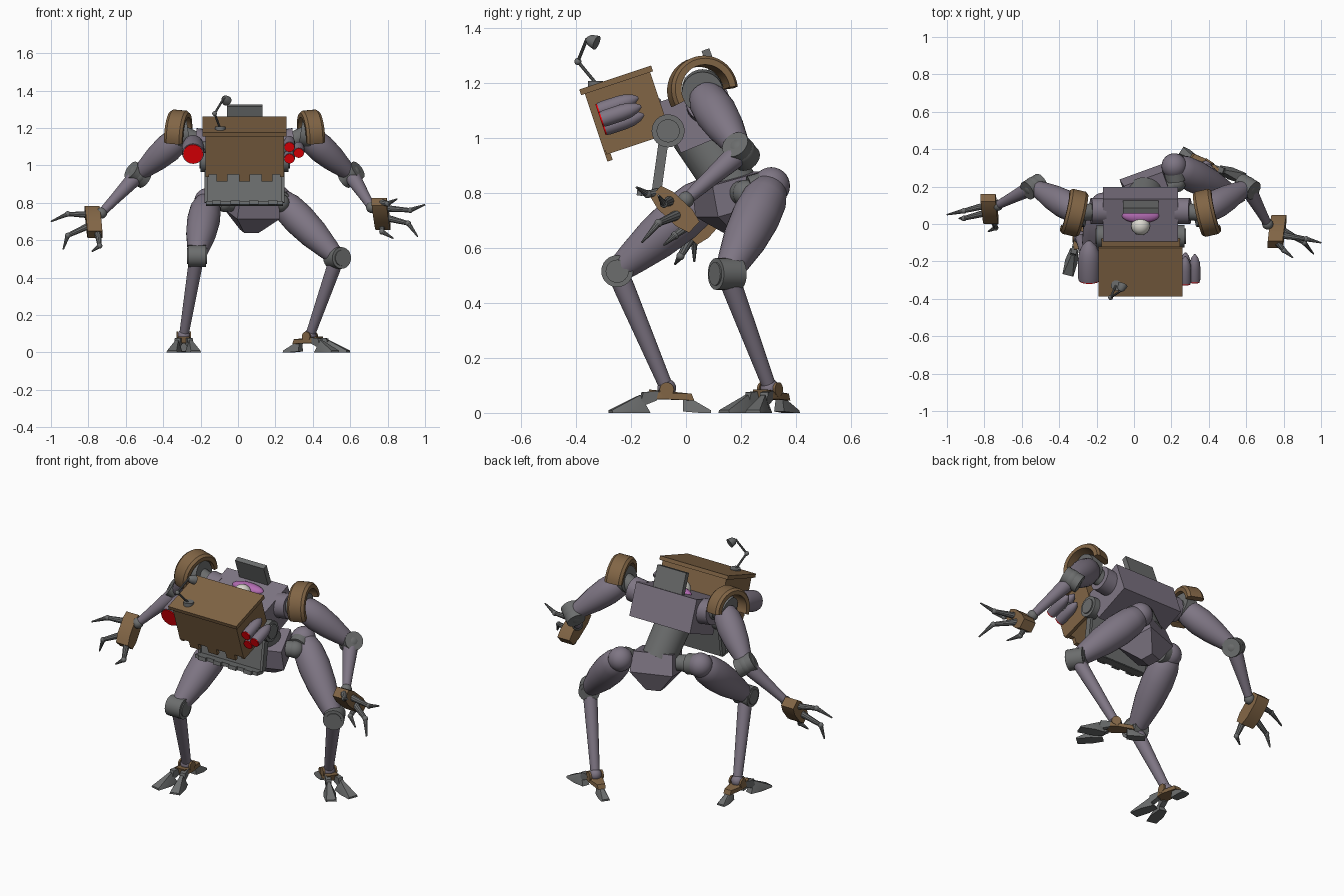
import bpy, bmesh
from math import sin, cos, pi, radians
from mathutils import Vector as V, Matrix as M

if "Cube" in bpy.data.objects:
    bpy.data.objects.remove(bpy.data.objects["Cube"])


def mat(name, c):
    m = bpy.data.materials.new(name)
    m.diffuse_color = (*c, 1)
    m.use_nodes = True
    m.node_tree.nodes["Principled BSDF"].inputs["Base Color"].default_value = m.diffuse_color
    return m


HIDE = mat("mauve_paint", (.21, .18, .23))
STEEL = mat("steel", (.15, .155, .155))
BROWN = mat("brown_paint", (.22, .13, .06))
RED = mat("red_glass", (.9, 0, .002))
PINK = mat("pink", (.45, .15, .45))
BONE = mat("bone", (.7, .68, .62))


def finish(name, bm, m, xf=None):
    if xf:
        bm.transform(xf)
    bmesh.ops.recalc_face_normals(bm, faces=bm.faces)
    for f in bm.faces:
        f.smooth = True
    me = bpy.data.meshes.new(name)
    bm.to_mesh(me)
    bm.free()
    me.set_sharp_from_angle(angle=radians(35))
    me.materials.append(m)
    ob = bpy.data.objects.new(name, me)
    bpy.context.collection.objects.link(ob)
    return ob


def box(name, c, size, m, xf=None):
    bm = bmesh.new()
    bmesh.ops.create_cube(bm, size=1, matrix=M.Translation(c) @ M.Diagonal((*size, 1)))
    return finish(name, bm, m, xf)


def ball(name, c, r, m, scale=(1, 1, 1)):
    bm = bmesh.new()
    bmesh.ops.create_uvsphere(bm, u_segments=24, v_segments=14, radius=r,
                              matrix=M.Translation(c) @ M.Diagonal((*scale, 1)))
    return finish(name, bm, m)


def lathe(name, a, b, prof, m, n=24):
    """Turned solid from a to b; prof = (fraction along, radius)."""
    a, b = V(a), V(b)
    q = (b - a).to_track_quat('Z', 'Y').to_matrix()
    bm = bmesh.new()
    rings = [[bm.verts.new(a.lerp(b, t) + q @ V((r * cos(2 * pi * i / n), r * sin(2 * pi * i / n), 0)))
              for i in range(n)] for t, r in prof]
    for p, s in zip(rings, rings[1:]):
        for i in range(n):
            bm.faces.new((p[i], p[(i + 1) % n], s[(i + 1) % n], s[i]))
    bm.faces.new(rings[0])
    bm.faces.new(rings[-1])
    return finish(name, bm, m)


def rod(name, a, b, r, m, r2=None, n=24):
    return lathe(name, a, b, [(0, r), (1, r if r2 is None else r2)], m, n)


def hull(name, pts, m, xf=None):
    bm = bmesh.new()
    for p in pts:
        bm.verts.new(p)
    bmesh.ops.convex_hull(bm, input=bm.verts)
    return finish(name, bm, m, xf)


def frame(c, rx=0, rz=0):
    return M.Translation(c) @ M.Rotation(radians(rz), 4, 'Z') @ M.Rotation(radians(rx), 4, 'X')


CX = .035  # body centre line

# head: open-bottomed box with lid and teeth, origin at the lid's front edge
H = frame((CX, -.385, 1.165), 18.4)
box("head_lid", (0, .138, 0), (.45, .275, .022), BROWN, H)
box("head_front", (0, .025, -.115), (.42, .02, .23), BROWN, H)
box("head_back", (0, .255, -.13), (.42, .02, .25), BROWN, H)
for s in (-1, 1):
    box("head_side", (s * .2, .14, -.125), (.02, .24, .24), BROWN, H)
for x in (-.12, 0, .12):
    box("upper_tooth", (x, .025, -.24), (.06, .02, .06), BROWN, H)

# lamps on the head sides, rounded at the rear
lamps = [(-.275, .05, -.125, .06, .22)] + [(x, .045, z, .03, .15) for x, z in
                                           ((.24, -.085), (.24, -.15), (.29, -.118))]
for x, y, z, r, l in lamps:
    a, b = H @ V((x, y, z)), H @ V((x, y + l, z))
    lathe("lamp_body", a, b, [(0, r * .95), (.1, r), (.5, r), (.7, r * .9), (.88, r * .6), (1, r * .15)], HIDE)
    rod("lamp_glass", H @ V((x, y - .006, z)), H @ V((x, y + .004, z)), r * .88, RED)
rod("lamp_mount", H @ V((-.27, .16, -.125)), H @ V((-.2, .16, -.125)), .03, STEEL)
rod("lamp_mount", H @ V((.2, .12, -.118)), H @ V((.27, .12, -.118)), .03, STEEL)

# small desk-style lamp on the lid
p = [V((-.095, -.325, 1.195)), V((-.125, -.393, 1.277)), V((-.075, -.36, 1.36)), V((-.06, -.325, 1.345))]
rod("light_base", p[0] - V((0, .004, .012)), p[0] + V((0, -.004, .012)), .028, STEEL)
rod("light_arm_lower", p[0], p[1], .006, STEEL, n=10)
rod("light_arm_upper", p[1], p[2], .006, STEEL, n=10)
ball("light_elbow", p[1], .013, STEEL)
lathe("light_shade", p[2], p[3], [(0, .008), (.3, .02), (1, .027)], STEEL)

# jaw hanging wide open below the head
J = frame((CX, -.07, .997), -8)
box("jaw_plate", (0, -.01, -.105), (.4, .016, .22), STEEL, J)
box("jaw_lip", (0, -.035, -.208), (.41, .06, .02), STEEL, J)
for s in (-1, 1):
    box("jaw_side", (s * .205, -.01, -.095), (.016, .035, .21), STEEL, J)
    rod("jaw_hinge", (CX + s * .185, -.065, 1.025), (CX + s * .235, -.065, 1.025), .06, STEEL)
    rod("jaw_hinge_cap", (CX + s * .23, -.065, 1.025), (CX + s * .242, -.065, 1.025), .042, STEEL)
for i in range(4):
    box("lower_tooth", (-.15 + i * .1, -.07, -.208), (.05, .02, .022), STEEL, J)

# torso
C = frame((CX, .06, 1.08), 20)
hull("chest", [(sx * x, y, z) for sx in (-1, 1) for x, y, z in
               ((.2, -.135, .1), (.2, .115, .1), (.2, -.12, -.1), (.2, .115, -.09))], HIDE, C)
box("back_plate", (0, .092, .142), (.19, .03, .16), STEEL, C)
ball("brain", (CX, .045, 1.18), .1, PINK, (1, .4, .3))
ball("brain_dome", (CX, -.01, 1.17), .05, BONE)
rod("waist", (CX, .04, 1.02), (.06, .17, .82), .1, STEEL, .095)
P = frame((.075, .17, .77), 15, 20)
hull("pelvis", [(sx * x, sy * y + o, z) for sx in (-1, 1) for sy in (-1, 1) for x, y, z, o in
                ((.11, .1, .085, 0), (.12, .112, -.03, 0), (.04, .035, -.13, .01))], HIDE, P)


def pauldron(s):
    """Arched band over the shoulder."""
    bm, n, rings = bmesh.new(), 24, []
    for i in range(n + 1):
        a = radians(5 + 203 * i / n)
        rings.append([bm.verts.new((x, r * cos(a), r * sin(a))) for x, r in
                      ((-.05, .09), (.05, .09), (.05, .113), (.035, .124), (-.035, .124), (-.05, .113))])
    for u, v in zip(rings, rings[1:]):
        for k in range(6):
            bm.faces.new((u[k], u[(k + 1) % 6], v[(k + 1) % 6], v[k]))
    bm.faces.new(rings[0])
    bm.faces.new(rings[-1])
    finish("shoulder_guard", bm, BROWN, M.Translation((CX + s * .355, .06, 1.172)) @
           M.Rotation(radians(s * 13), 4, 'Z') @ M.Rotation(radians(-s * 5), 4, 'Y'))


LIMB = [(0, .035), (.04, .058), (.15, .072), (.35, .077), (.6, .068), (.85, .05), (1, .036)]
hands = {
    -1: ((-.73, .1, .745), (-.78, .14, .765), (-.765, .02, .63),
         [((-.79, .1, .735), (-.91, .07, .74), (-1, .05, .7)),
          ((-.79, .06, .68), (-.91, .03, .625), (-.935, .03, .55)),
          ((-.75, .02, .64), (-.74, -.02, .57), (-.78, -.04, .54))]),
    1: ((.715, 0, .775), (.755, -.11, .805), (.775, .03, .675),
        [((.79, -.06, .77), (.92, -.08, .76), (1, -.1, .79)),
         ((.79, -.03, .72), (.91, -.1, .69), (.96, -.16, .62)),
         ((.77, .02, .69), (.77, -.04, .645), (.83, -.08, .61)),
         ((.77, -.1, .8), (.8, -.14, .795), (.85, -.18, .82))])}

# arms
for s, (wrist, p0, p1, fingers) in hands.items():
    sh, el = V((CX + s * .325, .06, 1.165)), V((CX + s * .57, .2, .95))
    rod("shoulder_socket", (CX + s * .19, .07, 1.12), (CX + s * .265, .07, 1.13), .07, HIDE)
    rod("shoulder_axle", (CX + s * .25, .065, 1.13), sh, .045, STEEL)
    rod("shoulder_drum", (CX + s * .30, .06, 1.175), (CX + s * .365, .06, 1.165), .075, STEEL)
    pauldron(s)
    lathe("upper_arm", sh, el, LIMB, HIDE)
    ax = V((s * .5, -.3, .35)).normalized() * .05
    ball("elbow_ball", el, .054, STEEL)
    rod("elbow_drum", el - ax, el + ax, .052, STEEL)
    lathe("forearm", el, wrist, [(0, .042), (.2, .04), (.6, .03), (1, .022)], HIDE)
    ball("wrist", wrist, .03, STEEL)
    # palm bar
    p0, p1 = V(p0), V(p1)
    n = (p1 - p0).cross(V((s, 0, 0))).normalized()
    hull("palm", [q + V((sx * .04, 0, 0)) + n * w for q, wd in
                  ((p0, .028), (p0.lerp(p1, .25), .042), (p0.lerp(p1, .75), .042), (p1, .028))
                  for sx in (-1, 1) for w in (-wd, wd)], BROWN)
    for a, b, c in fingers:
        rod("finger_base", a, b, .019, STEEL, .012, 10)
        ball("finger_knuckle", b, .015, STEEL)
        rod("finger_tip", b, c, .013, STEEL, .004, 10)

# legs: hip, knee, ankle, knee axis, foot heading in degrees (0 = front)
legs = [((-.165, .1, .81), (-.22, -.25, .515), (-.29, -.07, .09), (1, 0, 0), 0),
        ((.215, .31, .825), (.53, .15, .505), (.385, .305, .09), (.5, -.85, 0), 56)]
THIGH = [(0, .05), (.04, .066), (.15, .082), (.35, .088), (.6, .08), (.85, .06), (1, .045)]
for s, (hip, knee, ankle, axis, turn) in zip((-1, 1), legs):
    hip, knee, ankle, ax = V(hip), V(knee), V(ankle), V(axis).normalized()
    root = P @ V((s * .1, 0, .03))
    out = P @ V((s * .16, 0, .03))
    rod("hip_axle", root, out, .045, STEEL)
    ball("hip_joint", out, .048, STEEL)
    rod("hip_link", out, hip, .045, STEEL)
    rod("hip_drum", out.lerp(hip, .2), out.lerp(hip, .7), .058, STEEL)
    ball("hip_cap", hip, .068, HIDE)
    lathe("thigh", hip, knee, THIGH, HIDE)
    rod("knee_drum", knee - ax * .048, knee + ax * .048, .058, STEEL)
    rod("knee_cap", knee - ax * .054, knee + ax * .054, .042, STEEL)
    lathe("shin", knee, ankle, [(0, .038), (.15, .038), (1, .025)], HIDE)
    ball("ankle", ankle, .034, HIDE)
    # foot: brown bridge, two front toes and a heel spur
    F = frame((ankle.x, ankle.y, 0), 0, turn)
    hull("foot_bridge", [(sx * x, y, z) for sx in (-1, 1) for x, y, z in
                         ((.03, -.065, .085), (.035, -.055, .05), (.04, 0, .05), (.04, 0, .07),
                          (.022, .1, .045), (.022, .09, .07))], BROWN, F)
    for k in (-1, 1):
        rod("ankle_bracket", F @ V((k * .03, 0, .085)), F @ V((k * .04, 0, .085)), .026, BROWN)
        T = F @ M.Translation((k * .02, -.03, 0)) @ M.Rotation(radians(k * 14), 4, 'Z')
        # stem, then a low ridged blade
        hull("toe_stem", [(sx * .015, y, z) for sx in (-1, 1) for y, z in
                          ((0, .08), (-.01, .045), (-.06, .075), (-.075, .02))], STEEL, T)
        hull("front_toe", [(sx * x, y, z) for sx in (-1, 1) for x, y, z in
                           ((.022, -.035, 0), (.034, -.1, 0), (.03, -.18, 0), (.034, -.1, .014),
                            (.026, -.18, .01), (.008, -.07, .065), (.008, -.115, .038))], STEEL, T)
    hull("heel_spur", [(sx * x, y, z) for sx in (-1, 1) for x, y, z in
                       ((.014, .06, .06), (.016, .06, .04), (.022, .06, 0.005), (.01, .1, .045),
                        (.028, .12, 0), (.024, .16, .0), (.02, .16, .01))], STEEL, F)
